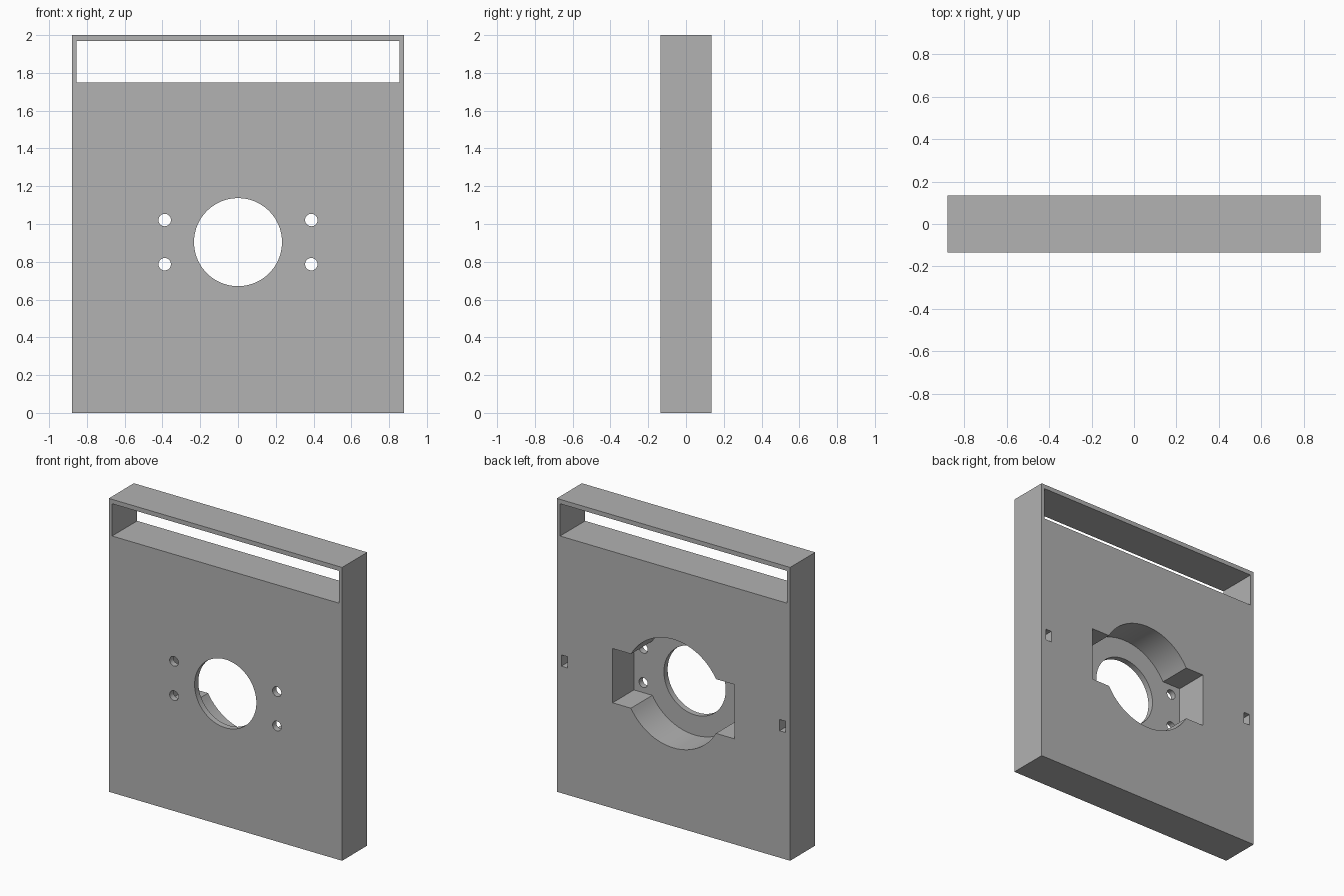
import bpy
from math import radians

cube = bpy.data.objects.get("Cube")
if cube:
    bpy.data.objects.remove(cube, do_unlink=True)

W, D, H = 1.76, 0.27, 2.0
BACK = D / 2
HOLE_Z = 0.904
POCKET_DEPTH = 0.23

grey = bpy.data.materials.new("plain grey")
grey.use_nodes = True
colour = (0.445, 0.445, 0.445, 1)
grey.diffuse_color = colour
grey.node_tree.nodes["Principled BSDF"].inputs["Base Color"].default_value = colour


def box(name, x, y, z):
    """Box from three (low, high) ranges."""
    ranges = (x, y, z)
    bpy.ops.mesh.primitive_cube_add(size=1, location=[sum(r) / 2 for r in ranges])
    ob = bpy.context.object
    ob.name = name
    ob.scale = [r[1] - r[0] for r in ranges]
    bpy.ops.object.transform_apply(location=True, rotation=False, scale=True)
    ob.data.materials.append(grey)
    return ob


def drill(name, x, z, radius, y, sides):
    """Cylinder along y between a (low, high) range."""
    bpy.ops.mesh.primitive_cylinder_add(
        vertices=sides, radius=radius, depth=y[1] - y[0],
        location=(x, sum(y) / 2, z), rotation=(radians(90), 0, 0))
    ob = bpy.context.object
    ob.name = name
    bpy.ops.object.transform_apply(location=True, rotation=True, scale=True)
    ob.data.materials.append(grey)
    return ob


def cut(target, cutter):
    """Subtract the cutter from the target, then discard it."""
    cutter.hide_render = True
    bpy.context.view_layer.objects.active = target
    mod = target.modifiers.new("cut", 'BOOLEAN')
    mod.operation = 'DIFFERENCE'
    mod.solver = 'EXACT'
    mod.object = cutter
    bpy.ops.object.modifier_apply(modifier=mod.name)
    bpy.data.objects.remove(cutter, do_unlink=True)


panel = box("mounting_panel", (-W / 2, W / 2), (-BACK, BACK), (0, H))
through = (-0.3, 0.3)
pocket = (BACK - POCKET_DEPTH, 0.3)

# Long slot at the top
cut(panel, box("slot_cutter", (-0.855, 0.855), through, (1.75, 1.97)))

# Rear pocket: round recess with a crossing rectangle
cut(panel, drill("round_pocket_cutter", 0, HOLE_Z, 0.37, pocket, 96))
cut(panel, box("wide_pocket_cutter", (-0.459, 0.459), pocket,
               (HOLE_Z - 0.185, HOLE_Z + 0.185)))

# Central opening
cut(panel, drill("opening_cutter", 0, HOLE_Z, 0.233, through, 96))

# Screw holes and small rear notches on both sides
for side in (-1, 1):
    for dz in (-0.117, 0.117):
        cut(panel, drill("screw_cutter", side * 0.388, HOLE_Z + dz, 0.033, through, 32))
    x = sorted((side * 0.80, side * 0.846))
    cut(panel, box("notch_cutter", x, (BACK - 0.13, 0.3), (0.865, 0.942)))

# Smooth the bores, keep the edges crisp
bpy.ops.object.select_all(action='DESELECT')
panel.select_set(True)
bpy.context.view_layer.objects.active = panel
bpy.ops.object.shade_smooth_by_angle(angle=radians(30))
